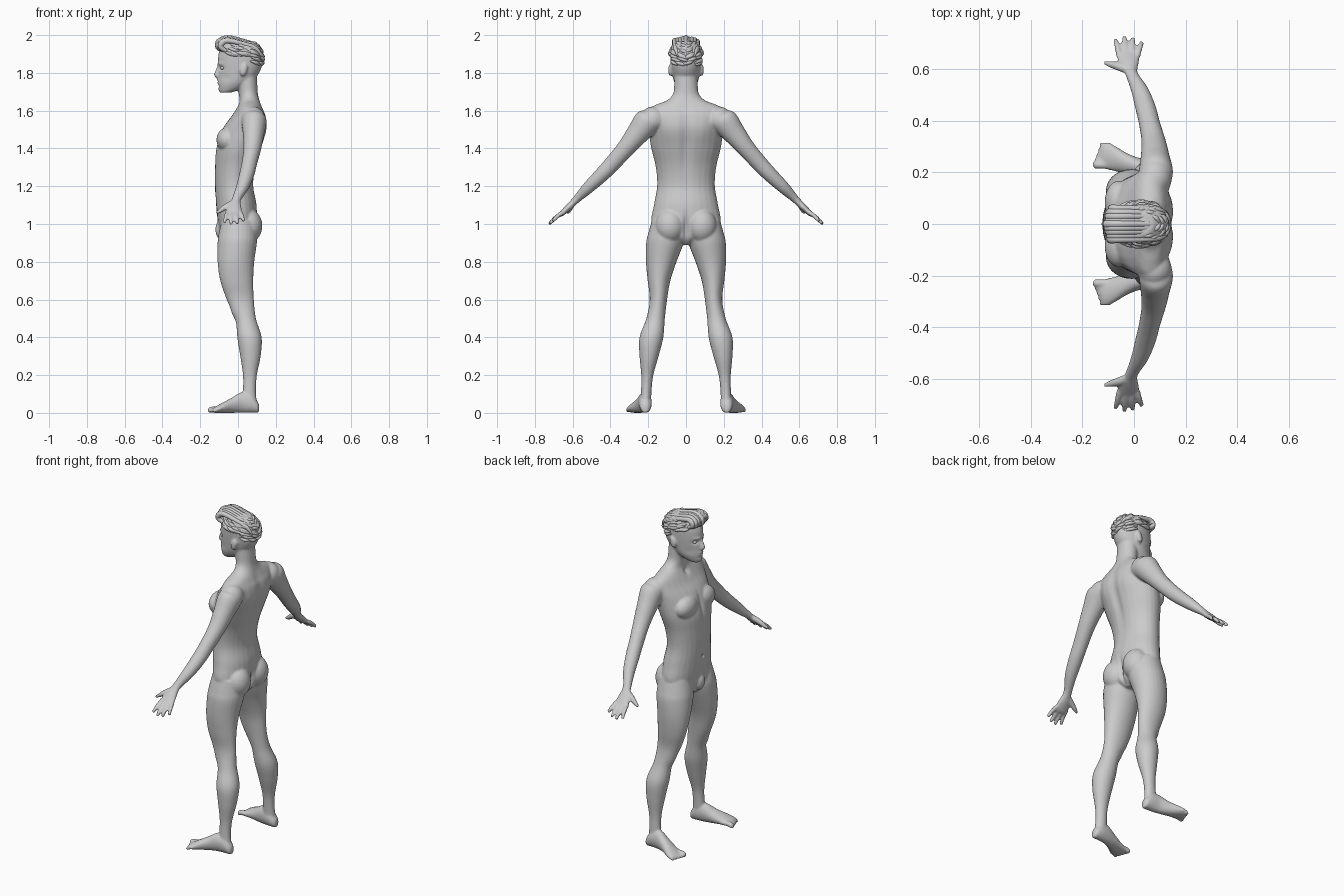
import bpy, bmesh, math, random
from mathutils import Vector, Matrix

random.seed(4)
cube = bpy.data.objects.get("Cube")
if cube:
    bpy.data.objects.remove(cube)

grey = bpy.data.materials.new("plain_grey")
grey.use_nodes = True
COLOUR = (0.6, 0.6, 0.6, 1)
grey.diffuse_color = COLOUR
grey.node_tree.nodes["Principled BSDF"].inputs["Base Color"].default_value = COLOUR


def refine(rows, steps=5):
    """Catmull-Rom interpolation between rows of numbers."""
    out = []
    for i in range(len(rows) - 1):
        a, b, c, d = (rows[max(i - 1, 0)], rows[i], rows[i + 1], rows[min(i + 2, len(rows) - 1)])
        for k in range(steps):
            t = k / steps
            out.append([q + t / 2 * (r - p + t * (2 * p - 5 * q + 4 * r - s + t * (3 * (q - r) + s - p)))
                        for p, q, r, s in zip(a, b, c, d)])
    return out + [list(rows[-1])]


def skin(bm, rings):
    """Close a stack of (centre, u axis, v axis, egg) sections into a solid."""
    sides, loops = 28, []
    for c, u, v, egg in rings:
        angles = [math.tau * k / sides for k in range(sides)]
        loops.append([bm.verts.new(c + u * math.cos(a) + v * math.sin(a) * (1 + egg * math.cos(a)))
                      for a in angles])
    for lo, hi in zip(loops, loops[1:]):
        for k in range(sides):
            j = (k + 1) % sides
            bm.faces.new((lo[k], lo[j], hi[j], hi[k]))
    bm.faces.new(loops[0][::-1])
    bm.faces.new(loops[-1])


def column(bm, rows, side=1, egg=0):
    """Level sections: height, front x, back x, inner y, outer y."""
    skin(bm, [(Vector(((f + b) / 2, side * (i + o) / 2, z)), Vector(((b - f) / 2, 0, 0)),
               Vector((0, side * (o - i) / 2, 0)), egg) for z, f, b, i, o in refine(rows)])


def ball(bm, centre, size, turn=0):
    mat = Matrix.Translation(centre) @ Matrix.Rotation(turn, 4, 'Y') @ Matrix.Diagonal((*size, 1))
    bmesh.ops.create_uvsphere(bm, u_segments=24, v_segments=14, radius=1, matrix=mat)


def tube(bm, path, radii, flat=1):
    """Round tapering tube along a few points."""
    rows = refine([(*p, r) for p, r in zip(path, radii)])
    pts = [Vector(r[:3]) for r in rows]
    rings = []
    for k, r in enumerate(rows):
        d = pts[min(k + 1, len(pts) - 1)] - pts[max(k - 1, 0)]
        u = d.cross(Vector((0.31, 0.2, 1))).normalized()
        rings.append((pts[k], u * r[3], d.cross(u).normalized() * r[3] * flat, 0))
    skin(bm, rings)


def finish(bm, name):
    bmesh.ops.recalc_face_normals(bm, faces=bm.faces)
    mesh = bpy.data.meshes.new(name)
    bm.to_mesh(mesh)
    bm.free()
    mesh.materials.append(grey)
    mesh.shade_smooth()
    ob = bpy.data.objects.new(name, mesh)
    bpy.context.collection.objects.link(ob)
    return ob


body = bmesh.new()

# torso and neck
trunk = [(.89, -.06, .05, .03), (.93, -.09, .09, .12), (1, -.105, .1, .183), (1.1, -.116, .1, .17),
         (1.2, -.122, .083, .153), (1.3, -.122, .095, .16), (1.4, -.116, .125, .184), (1.5, -.085, .152, .2),
         (1.57, -.035, .148, .215), (1.61, -.01, .132, .2), (1.635, .003, .122, .15), (1.655, .008, .115, .1),
         (1.69, .004, .106, .068), (1.75, -.005, .102, .062), (1.8, 0, .1, .06)]
column(body, [(z, f, b, -w, w) for z, f, b, w in trunk])
ball(body, (-.085, 0, .97), (.035, .035, .055))

# skull, jaw and nose
skull = [(1.695, -.096, -.04, .026), (1.715, -.104, .02, .044), (1.75, -.106, .07, .062), (1.8, -.105, .112, .073),
         (1.85, -.107, .13, .08), (1.9, -.103, .131, .082), (1.94, -.085, .115, .074), (1.97, -.04, .075, .045)]
column(body, [(z, f, b, -w, w) for z, f, b, w in skull], egg=.14)
tube(body, [(-.098, 0, 1.845), (-.108, 0, 1.815), (-.113, 0, 1.79), (-.102, 0, 1.78)], (.009, .01, .014, .012))
ball(body, (-.101, 0, 1.759), (.011, .022, .005))
ball(body, (-.1, 0, 1.748), (.011, .02, .006))

for s in (1, -1):
    # ear, chest, shoulder, buttock
    ball(body, (.03, s * .083, 1.815), (.019, .011, .034), .25)
    ball(body, (-.06, s * .083, 1.445), (.054, .085, .065))
    ball(body, (.08, s * .175, 1.555), (.066, .07, .066))
    ball(body, (.055, s * .085, .99), (.074, .078, .09))

    # leg
    column(body, [(1.02, -.085, .09, .03, .18), (.95, -.102, .1, .008, .2), (.9, -.108, .1, .012, .211),
                  (.8, -.108, .086, .05, .212), (.7, -.094, .081, .083, .203), (.6, -.06, .084, .1, .192),
                  (.5, -.014, .095, .112, .21), (.4, -.004, .125, .12, .246), (.3, .012, .12, .145, .246),
                  (.2, .026, .1, .173, .237), (.12, .026, .095, .182, .238), (.05, .02, .1, .185, .242)], s)

    # foot: x, middle y, half width, top z
    foot = [(.112, .215, .014, .045), (.1, .215, .027, .065), (.07, .215, .034, .1), (.02, .22, .036, .11),
            (-.03, .235, .041, .082), (-.08, .256, .05, .055), (-.115, .264, .05, .036), (-.128, .264, .04, .028)]
    skin(body, [(Vector((x, s * y, h / 2)), Vector((0, w, 0)), Vector((0, 0, h / 2)), 0)
                for x, y, w, h in refine(foot)])
    for k in range(5):
        y, tip, r = .228 + .0195 * k, -.152 + .0065 * k, .0145 if k == 0 else .0095
        tube(body, [(-.09, s * y, .022), (tip + .02, s * (y + .001), .02), (tip, s * (y + .001), r),
                    (tip - r / 2, s * y, r)], (r, r, r, r / 2))

    # arm and palm: centre, half width, half thickness
    arm = [(.08, .14, 1.56, .055, .055), (.085, .2, 1.545, .066, .072), (.082, .26, 1.475, .056, .06),
           (.076, .32, 1.4, .047, .048), (.06, .39, 1.32, .041, .043), (.045, .45, 1.257, .04, .039),
           (.022, .52, 1.19, .034, .032), (-.01, .583, 1.127, .025, .02), (-.02, .62, 1.09, .038, .018),
           (-.023, .655, 1.057, .045, .014), (-.023, .667, 1.046, .04, .01)]
    skin(body, [(Vector((x, s * y, z)), Vector((w, 0, 0)), Vector((0, s * .72, .69)) * t, 0)
                for x, y, z, w, t in refine(arm)])

    # fingers and thumb
    for k, reach in enumerate((.064, .074, .07, .054)):
        a = Vector((-.056 + .0225 * k, s * .648, 1.063))
        b = a + Vector((-.015 + .011 * k, s * reach, -.82 * reach))
        tube(body, [a, a.lerp(b, .5) + Vector((0, s * .003, .003)), b, b.lerp(a, -.05)], (.0125, .0115, .009, .004))
    tube(body, [(-.03, s * .6, 1.11), (-.065, s * .612, 1.09), (-.095, s * .62, 1.07), (-.117, s * .626, 1.058)],
         (.017, .016, .012, .006))

# fuse the parts into one smooth skin
figure = finish(body, "body")
fuse = figure.modifiers.new("fuse", 'REMESH')
fuse.mode, fuse.voxel_size = 'VOXEL', .006
soft = figure.modifiers.new("soften", 'SMOOTH')
soft.factor, soft.iterations = .5, 5
bpy.context.view_layer.update()
fused = bpy.data.meshes.new_from_object(figure.evaluated_get(bpy.context.evaluated_depsgraph_get()))
figure.modifiers.clear()
figure.data = fused

# carve soft hollows and swells: centre, spread, push along x
carve = [((-.1, .031, 1.826), (.03, .017, .011), .012), ((-.1, .03, 1.849), (.03, .022, .007), -.005),
         ((-.1, 0, 1.7535), (.03, .018, .003), .005), ((-.1, 0, 1.73), (.03, .02, .008), .004),
         ((-.07, .055, 1.77), (.04, .016, .02), .006), ((.14, 0, 1.38), (.06, .028, .2), -.014),
         ((.12, .09, 1.5), (.05, .05, .07), .006), ((-.12, 0, 1.13), (.03, .009, .011), .012),
         ((-.1, 0, 1.43), (.05, .014, .08), .009), ((-.01, 0, 1.62), (.03, .018, .02), .012),
         ((-.02, .16, .53), (.03, .025, .04), -.008), ((.11, 0, .97), (.06, .012, .07), -.02)]
for v in fused.vertices:
    p = v.co.copy()
    for c, spread, push in carve:
        d = sum(((q - m) / w) ** 2 for q, m, w in zip((p.x, abs(p.y), p.z), c, spread))
        if d < 9:
            v.co.x += push * math.exp(-d)
fused.materials.clear()
fused.materials.append(grey)
fused.shade_smooth()

# eyes
eyes = bmesh.new()
for s in (1, -1):
    ball(eyes, (-.081, s * .031, 1.826), (.012, .013, .009))
finish(eyes, "eyes")

# hair: cap, combed side locks and a swept-up quiff
hair = bmesh.new()
ball(hair, (.022, 0, 1.9), (.112, .084, .075))


def on_head(turn, rise, lift=0):
    flat = math.cos(rise)
    return Vector((.02 + (.113 + lift) * -math.cos(turn) * flat, (.086 + lift) * math.sin(turn) * flat,
                   1.875 + (.1 + lift) * math.sin(rise)))


for s in (1, -1):
    for row in range(8):
        for k in range(4):
            start, rise = .75 + .58 * k + random.uniform(-.15, .15), -.25 + .16 * row + random.uniform(-.05, .05)
            if k < 2:
                rise = max(rise, .25)
            tube(hair, [on_head(s * (start + .27 * j), rise + .12 - .08 * j, .004 * (j == 1)) for j in range(4)],
                 (.004, .009, .008, .002))
for k in range(9):
    y = (k - 4) * .0135
    dip = abs(y) * .3 + random.uniform(0, .006)
    tube(hair, [(-.078 + dip, y, 1.915), (-.106 + dip, y * 1.1, 1.935), (-.103 + dip, y * 1.1, 1.965 - dip / 2),
                (-.055, y * 1.1, 1.987 - dip), (.02, y * 1.1, 1.972 - dip), (.095, y, 1.945 - dip),
                (.128, y * .8, 1.885)], (.01, .014, .016, .014, .012, .011, .004))
finish(hair, "hair")
